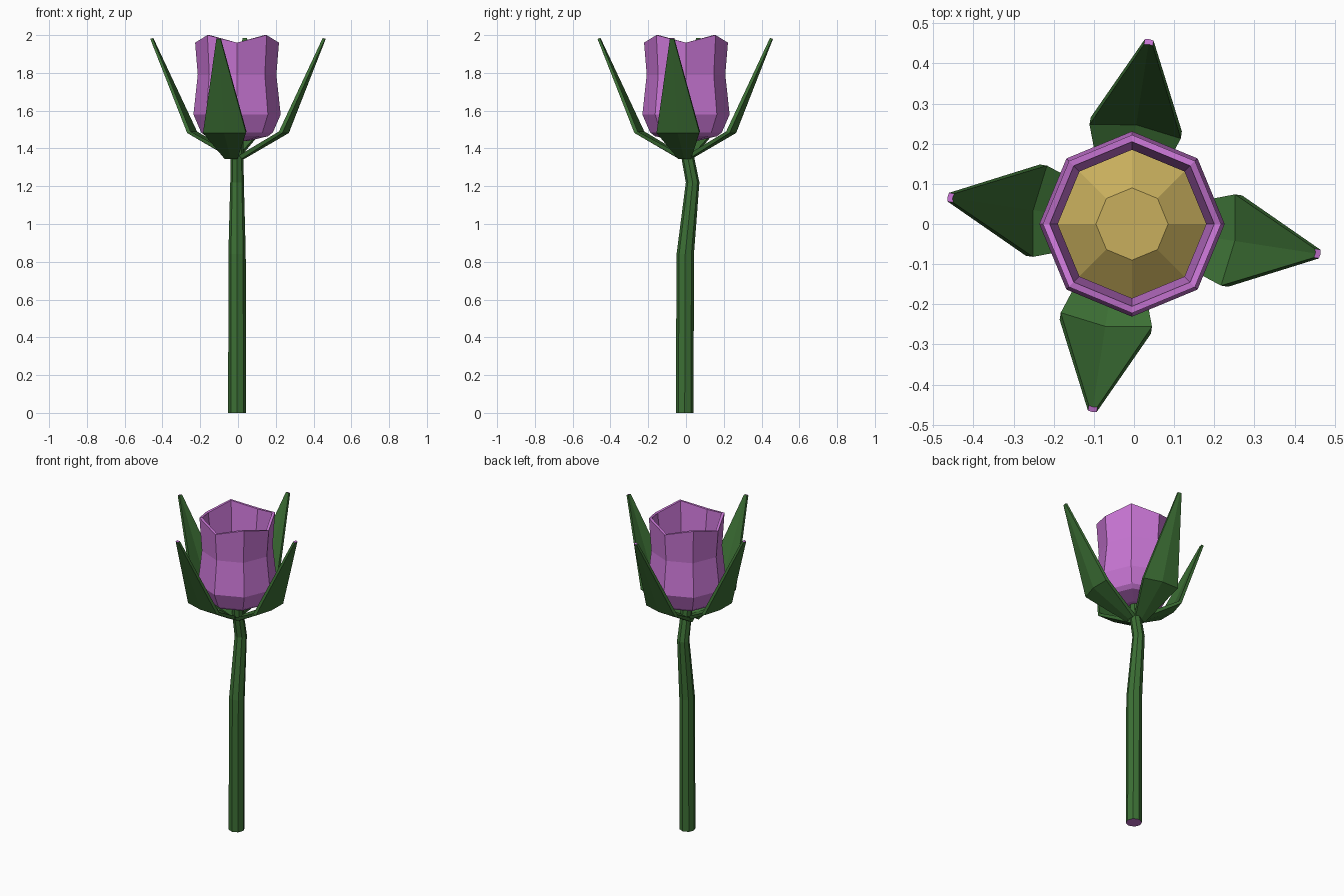
import bpy, bmesh
from math import sin, cos, pi, radians
from mathutils import Matrix, Vector

if "Cube" in bpy.data.objects:
    bpy.data.objects.remove(bpy.data.objects["Cube"])


def material(name, rgb):
    m = bpy.data.materials.new(name)
    m.diffuse_color = (*rgb, 1)
    m.use_nodes = True
    m.node_tree.nodes["Principled BSDF"].inputs["Base Color"].default_value = m.diffuse_color
    return m


GREEN = material("green", (0.045, 0.16, 0.035))
PINK = material("pink", (0.58, 0.18, 0.66))
YELLOW = material("yellow", (0.58, 0.43, 0.11))


def loft(name, rings, mats, start_mat=0, end_mat=0):
    """Skin a list of equal-length vertex rings and cap both ends."""
    bm = bmesh.new()
    loops = [[bm.verts.new(p) for p in ring] for ring in rings]
    n = len(loops[0])
    for a, b in zip(loops, loops[1:]):
        for i in range(n):
            j = (i + 1) % n
            bm.faces.new((a[i], a[j], b[j], b[i]))
    bm.faces.new(loops[0][::-1]).material_index = start_mat
    bm.faces.new(loops[-1]).material_index = end_mat
    bmesh.ops.recalc_face_normals(bm, faces=bm.faces)
    mesh = bpy.data.meshes.new(name)
    bm.to_mesh(mesh)
    bm.free()
    for m in mats:
        mesh.materials.append(m)
    obj = bpy.data.objects.new(name, mesh)
    bpy.context.collection.objects.link(obj)
    return obj


def octagon(r, z, x=-0.005, y=0.0, wave=0.0):
    """Octagon ring; wave lifts the diagonal corners."""
    return [(x + r * cos(i * pi / 4), y + r * sin(i * pi / 4), z + wave * (i % 2))
            for i in range(8)]


# Stem: bent tapering tube
stem_path = [(0.047, 0.0, -0.007), (0.046, 0.84, -0.004),
             (0.036, 1.22, 0.035), (0.034, 1.36, 0.008), (0.034, 1.46, 0.0)]
loft("stem", [octagon(r, z, y=y) for r, z, y in stem_path], [GREEN, PINK], start_mat=1)

# Blossom: thick-walled cup with a wavy rim, outside then inside
cup = [(0.06, 1.44, 0), (0.165, 1.465, 0), (0.19, 1.485, 0), (0.231, 1.58, 0),
       (0.208, 1.79, 0), (0.222, 1.96, 0.04),
       (0.205, 1.96, 0.04), (0.185, 1.79, 0), (0.205, 1.59, 0), (0.15, 1.50, 0)]
loft("blossom_cup", [octagon(r, z, wave=w) for r, z, w in cup], [PINK])

# Flower centre: faceted dome inside the cup
dome = [(0.14, 1.50), (0.195, 1.58), (0.09, 1.66)]
loft("flower_centre", [octagon(r, z) for r, z in dome], [YELLOW])


# Sepals: folded pointed leaves, four around the stem
def section(r, z, half, fold, thick, lift):
    outer = [(r - fold, -half, z), (r, 0, z), (r - fold, half, z)]
    inner = [(x - thick, y, z + lift) for x, y, z in reversed(outer)]
    return outer + inner


sections = [section(0.035, 1.345, 0.035, 0.01, 0.015, 0.018),
            section(0.272, 1.482, 0.115, 0.017, 0.018, 0.008),
            section(0.47, 1.98, 0.011, 0.002, 0.013, 0.004)]
for i, name in enumerate(("right", "back", "left", "front")):
    shift = Vector((-0.033 if i % 2 else 0.0, -0.004, 0))
    turn = Matrix.Translation(shift) @ Matrix.Rotation(radians(90 * i - 8.7), 4, 'Z')
    loft("sepal_" + name, [[turn @ Vector(p) for p in s] for s in sections],
         [GREEN, PINK], end_mat=1)
